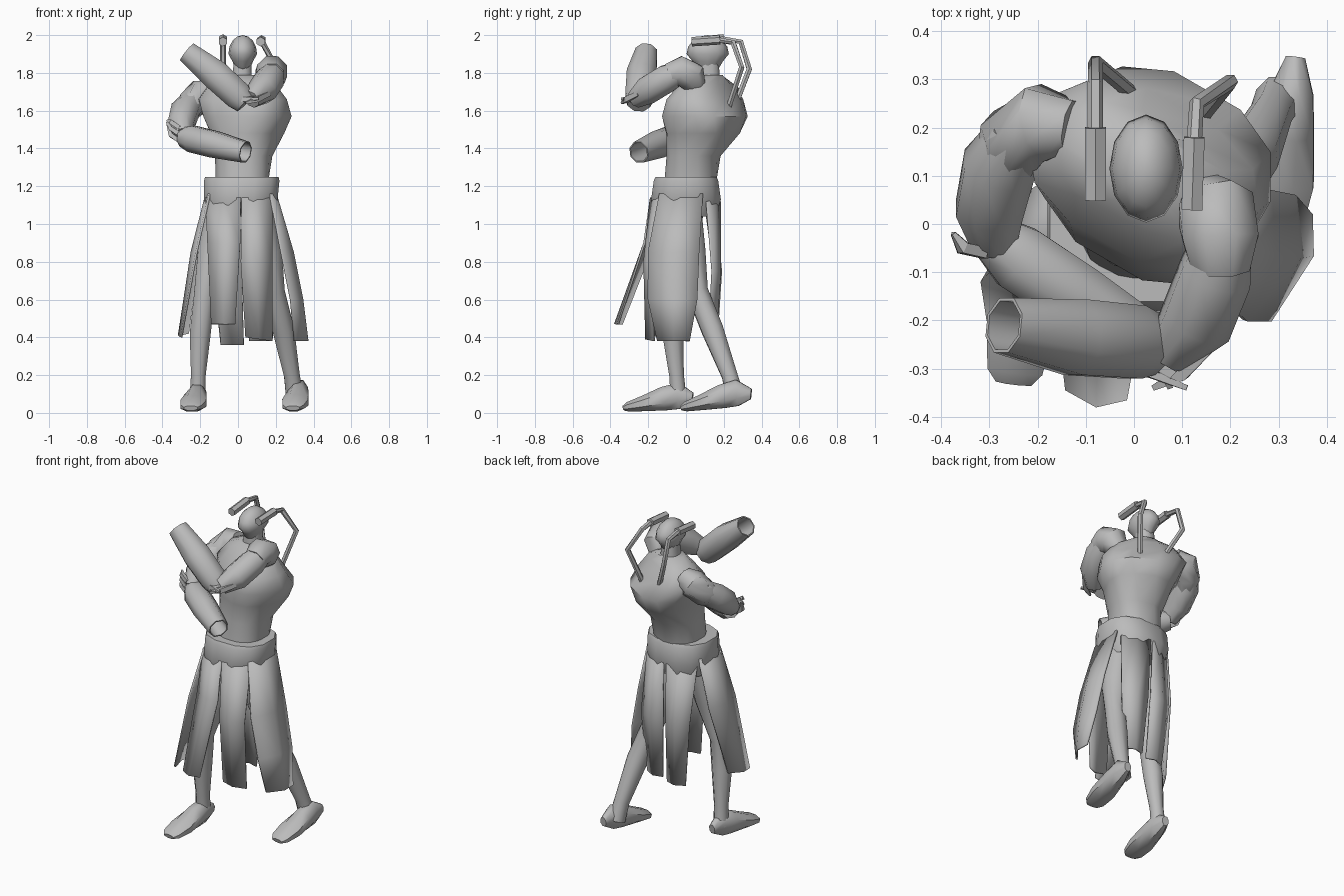
import bpy, bmesh, math
from mathutils import Vector, Matrix

cube = bpy.data.objects.get("Cube")
if cube:
    bpy.data.objects.remove(cube, do_unlink=True)

grey = bpy.data.materials.new("plain grey")
grey.use_nodes = True
color = (0.5, 0.5, 0.5, 1)
grey.diffuse_color = color
grey.node_tree.nodes["Principled BSDF"].inputs["Base Color"].default_value = color


def finish(name, bm, angle=50):
    bmesh.ops.recalc_face_normals(bm, faces=bm.faces)
    mesh = bpy.data.meshes.new(name)
    bm.to_mesh(mesh)
    bm.free()
    ob = bpy.data.objects.new(name, mesh)
    bpy.context.collection.objects.link(ob)
    mesh.materials.append(grey)
    bpy.ops.object.select_all(action='DESELECT')
    ob.select_set(True)
    bpy.context.view_layer.objects.active = ob
    bpy.ops.object.shade_smooth_by_angle(angle=math.radians(angle))
    return ob


def skin(name, rings, start=True, end=True, angle=50):
    """Bridge a list of point rings."""
    bm = bmesh.new()
    rows = [[bm.verts.new(p) for p in ring] for ring in rings]
    n = len(rows[0])
    for a, b in zip(rows, rows[1:]):
        for i in range(n):
            bm.faces.new((a[i], a[(i + 1) % n], b[(i + 1) % n], b[i]))
    if start:
        bm.faces.new(rows[0])
    if end:
        bm.faces.new(rows[-1])
    return finish(name, bm, angle)


def stack(name, levels, sides=12, power=0.8):
    """Horizontal rounded sections: z, centre x, y, half width, half depth, yaw."""
    rings = []
    for z, cx, cy, w, d, yaw in levels:
        turn = Matrix.Rotation(math.radians(yaw), 3, 'Z')
        ring = []
        for i in range(sides):
            t = math.tau * (i + 0.5) / sides
            c, s = math.cos(t), math.sin(t)
            p = Vector((math.copysign(abs(c) ** power, c) * w,
                        math.copysign(abs(s) ** power, s) * d, 0))
            ring.append(turn @ p + Vector((cx, cy, z)))
        rings.append(ring)
    return skin(name, rings)


def limb(name, path, sides=8, ref=(0, 0, 1), open_end=False, angle=50):
    """Sections across a path: x, y, z, radius across, radius along ref."""
    pts = [Vector(p[:3]) for p in path]
    rings = []
    for i, p in enumerate(path):
        tan = (pts[min(i + 1, len(pts) - 1)] - pts[max(i - 1, 0)]).normalized()
        side = tan.cross(Vector(ref)).normalized()
        up = side.cross(tan)
        ra, rb = p[3], p[-1]
        rings.append([pts[i] + side * ra * math.cos(t) + up * rb * math.sin(t)
                      for t in (math.tau * (k + 0.5) / sides for k in range(sides))])
    if open_end:  # turn the rim inwards to make a hollow mouth
        mid, inner = pts[-1], pts[-1].lerp(pts[-2], 0.8)
        rings.append([mid + (q - mid) * 0.88 for q in rings[-1]])
        rings.append([inner + (q - mid) * 0.9 for q in rings[-1]])
    return skin(name, rings, angle=angle)


def panel(name, rows, bulge):
    """Cloth strip from pairs of edge points, folded outwards in the middle."""
    bm = bmesh.new()
    grid = []
    for k, (a, b) in enumerate(rows):
        a, b = Vector(a), Vector(b)
        m = (a + b) / 2 + Vector(bulge) * (1 if k else 0.4)
        grid.append([bm.verts.new(p) for p in (a, m, b)])
    for r, s in zip(grid, grid[1:]):
        for i in range(2):
            bm.faces.new((r[i], r[i + 1], s[i + 1], s[i]))
    ob = finish(name, bm)
    mod = ob.modifiers.new("thickness", 'SOLIDIFY')
    mod.thickness = 0.012
    mod.offset = 0
    return ob


# Twisted torso, neck and hips
stack("torso", [(1.2, .02, .02, .14, .14, 0), (1.36, .03, .04, .15, .14, -10),
                (1.48, .05, .09, .19, .19, -25), (1.57, .05, .1, .235, .21, -30),
                (1.66, .02, .1, .25, .165, -30), (1.74, .02, .11, .19, .11, -30),
                (1.79, .02, .12, .08, .07, -15)])
stack("neck", [(1.76, .02, .12, .055, .06, 0), (1.88, .025, .12, .045, .055, 0)])
stack("hips", [(1.25, .02, 0, .2, .165, 0), (1.23, .02, 0, .205, .175, 0),
               (1.13, .015, 0, .2, .19, 0), (1.04, .01, 0, .17, .16, 0)])

# Head
bm = bmesh.new()
bmesh.ops.create_uvsphere(bm, u_segments=12, v_segments=8, radius=1)
for v in bm.verts:
    chin = 0.78 if v.co.z < -0.3 else 1
    v.co = Vector((v.co.x * .076 * chin + .025, v.co.y * .112 * chin + .115, v.co.z * .1 + 1.9))
finish("head", bm)

# Temple blocks with hoses running to the back
for label, blk, hose in (
        ("right", ((-.08, .05, 1.965, .025), (-.08, .2, 1.98, .025)),
         ((-.08, .19, 1.98), (-.08, .29, 1.965), (-.08, .335, 1.82), (.02, .25, 1.6))),
        ("left", ((.12, .03, 1.965, .025), (.125, .18, 1.975, .025)),
         ((.125, .17, 1.975), (.13, .25, 1.96), (.2, .295, 1.83), (.14, .22, 1.6)))):
    limb(label + "_temple_block", blk, sides=6, angle=25)
    limb(label + "_hose", [p + (.016,) for p in hose], sides=6, ref=(1, 0, 0))

# Raised left arm with hollow forearm
limb("left_shoulder", [(.15, .06, 1.72, .05), (.17, .03, 1.78, .085),
                       (.18, -.03, 1.81, .085), (.18, -.09, 1.79, .065)], ref=(1, 0, 0))
limb("left_upper_arm", [(.19, -.02, 1.81, .06), (.17, -.1, 1.77, .08),
                        (.13, -.2, 1.71, .08), (.07, -.27, 1.66, .05)], ref=(1, 0, 0))
limb("left_forearm", [(.04, -.25, 1.64, .065), (.0, -.245, 1.68, .082),
                      (-.12, -.235, 1.79, .085), (-.27, -.21, 1.91, .062)], ref=(0, 1, 0), open_end=True)

# Lowered right arm with hollow forearm
limb("right_shoulder", [(-.13, .2, 1.71, .06), (-.19, .21, 1.69, .085),
                        (-.25, .17, 1.63, .08), (-.27, .12, 1.59, .06)])
limb("right_upper_arm", [(-.24, .19, 1.66, .06), (-.28, .12, 1.6, .08),
                         (-.3, .03, 1.53, .075), (-.29, -.04, 1.47, .05)], ref=(1, 0, 0))
limb("right_forearm", [(-.29, -.03, 1.46, .055), (-.24, -.07, 1.45, .075),
                       (-.12, -.15, 1.42, .075), (.04, -.25, 1.38, .06)], open_end=True)

# Elbow claws
for i in range(3):
    s = i * .035
    limb(f"left_claw_{i}", [(.16 - s, -.25, 1.69 - s / 2, .018), (.1 - s, -.31, 1.66, .02),
                            (.04 + s, -.34, 1.64 + s / 3, .008)], sides=4, angle=20)
    limb(f"right_claw_{i}", [(-.31, -.06, 1.44 + s, .016), (-.355, -.05, 1.47 + s, .016),
                             (-.375, -.02, 1.53 + s / 4, .006)], sides=4, angle=20, ref=(0, 1, 0))

# Legs and feet
limb("right_leg", [(-.08, 0, 1.1, .085), (-.13, -.05, .85, .09), (-.18, -.08, .6, .06),
                   (-.2, -.07, .42, .06), (-.21, -.05, .2, .042), (-.215, -.04, .08, .045)], ref=(0, 1, 0))
limb("left_leg", [(.1, 0, 1.1, .085), (.15, .02, .85, .09), (.19, .06, .64, .062),
                  (.24, .14, .44, .062), (.285, .23, .2, .045), (.3, .26, .09, .05)], ref=(0, 1, 0))
for label, toe, heel in (("right", (-.25, -.33), (-.205, .035)), ("left", (.29, -.025), (.335, .345))):
    t, h = Vector(toe), Vector(heel)
    sections = ((0, .08, .022, .03), (.2, .09, .05, .075), (.42, .075, .062, .068),
                (.7, .05, .075, .045), (.93, .032, .062, .028), (1, .025, .04, .014))
    lift = .02 if label == "left" else 0
    limb(label + "_foot", [(*h.lerp(t, f), z + lift * (1 - f), w, d) for f, z, w, d in sections])

# Skirt panels
panel("skirt_front_right", [((-.17, -.1, 1.14), (.015, -.185, 1.14)), ((-.16, -.17, .9), (.012, -.22, .9)),
                            ((-.14, -.34, .47), (-.015, -.36, .47))], (0, -.025, 0))
panel("skirt_front_left", [((.02, -.185, 1.14), (.18, -.13, 1.14)), ((.015, -.2, .8), (.18, -.19, .8)),
                           ((.04, -.2, .4), (.18, -.17, .38))], (0, -.025, 0))
panel("skirt_side_left", [((.17, -.14, 1.16), (.2, .09, 1.16)), ((.23, -.2, .85), (.28, .07, .85)),
                          ((.28, -.2, .6), (.33, .06, .6)), ((.3, -.15, .38), (.365, .02, .38))], (.035, 0, 0))
panel("skirt_side_right", [((-.15, -.12, 1.16), (-.16, .1, 1.16)), ((-.22, -.17, .85), (-.21, .07, .85)),
                           ((-.3, -.2, .4), (-.265, -.04, .42))], (-.03, 0, 0))
panel("skirt_back_right", [((-.15, .1, 1.12), (.01, .18, 1.12)), ((-.13, .15, .75), (.02, .17, .75)),
                           ((-.09, .13, .36), (.03, .14, .36))], (0, .025, 0))
panel("skirt_back_left", [((.03, .18, 1.12), (.19, .11, 1.12)), ((.04, .17, .75), (.21, .14, .75)),
                          ((.06, .14, .38), (.18, .12, .38))], (0, .025, 0))
